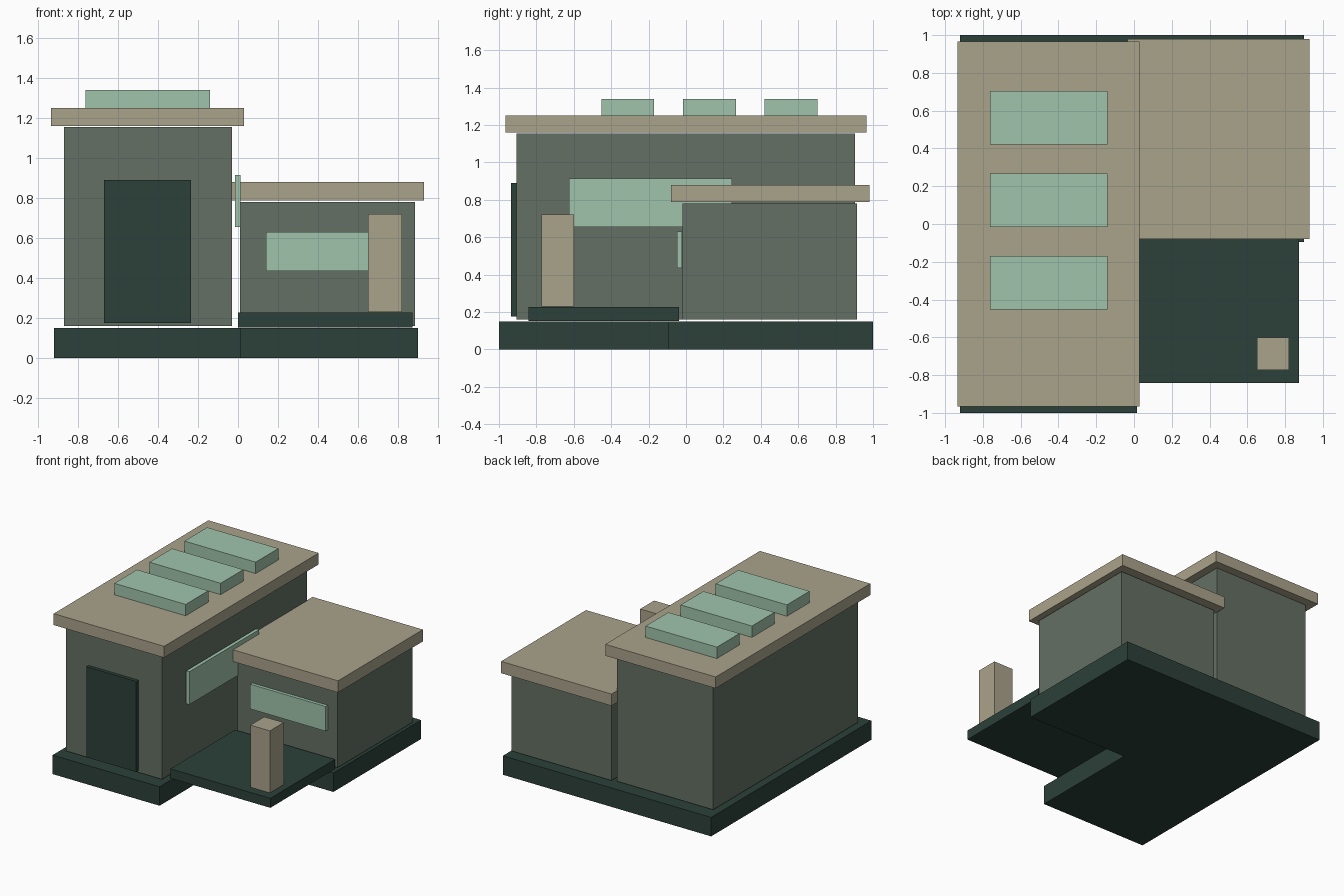
import bpy
import bmesh
from mathutils import Vector

default = bpy.data.objects.get("Cube")
if default:
    bpy.data.objects.remove(default, do_unlink=True)


def material(name, rgb):
    m = bpy.data.materials.new(name)
    m.use_nodes = True
    m.diffuse_color = (*rgb, 1)
    m.node_tree.nodes["Principled BSDF"].inputs["Base Color"].default_value = (*rgb, 1)
    return m


tan = material("tan", (0.402, 0.366, 0.258))
sage = material("grey green", (0.127, 0.162, 0.127))
dark = material("dark green", (0.025, 0.051, 0.041))
mint = material("mint glass", (0.352, 0.552, 0.413))


def box(name, mat, x, y, z):
    """Axis-aligned box from (min, max) ranges."""
    low, high = (Vector(corner) for corner in zip(x, y, z))
    bm = bmesh.new()
    bmesh.ops.create_cube(bm, size=1)
    bmesh.ops.scale(bm, vec=high - low, verts=bm.verts)
    mesh = bpy.data.meshes.new(name)
    bm.to_mesh(mesh)
    bm.free()
    mesh.materials.append(mat)
    obj = bpy.data.objects.new(name, mesh)
    obj.location = (low + high) / 2
    bpy.context.collection.objects.link(obj)
    return obj


# Foundations
box("main_foundation", dark, (-0.92, 0.015), (-1, 1), (0, 0.15))
box("wing_foundation", dark, (0.015, 0.9), (-0.095, 1), (0, 0.15))

# Tall main block
box("main_walls", sage, (-0.87, -0.03), (-0.905, 0.903), (0.16, 1.155))
box("main_roof", tan, (-0.935, 0.03), (-0.965, 0.965), (1.16, 1.25))
box("door", dark, (-0.67, -0.235), (-0.935, -0.907), (0.175, 0.89))
box("side_window", mint, (-0.015, 0.013), (-0.625, 0.245), (0.655, 0.915))

# Roof skylights
for i in range(3):
    start = -0.453 + i * 0.437
    box(f"skylight_{i + 1}", mint, (-0.763, -0.14), (start, start + 0.283), (1.25, 1.34))

# Low wing
box("wing_walls", sage, (0.01, 0.885), (-0.02, 0.915), (0.16, 0.78))
box("wing_roof", tan, (-0.035, 0.93), (-0.08, 0.98), (0.787, 0.88))
box("front_window", mint, (0.14, 0.8), (-0.048, -0.022), (0.435, 0.63))

# Porch
box("porch_slab", dark, (0, 0.873), (-0.843, -0.037), (0.153, 0.228))
box("porch_post", tan, (0.65, 0.82), (-0.773, -0.6), (0.23, 0.72))
